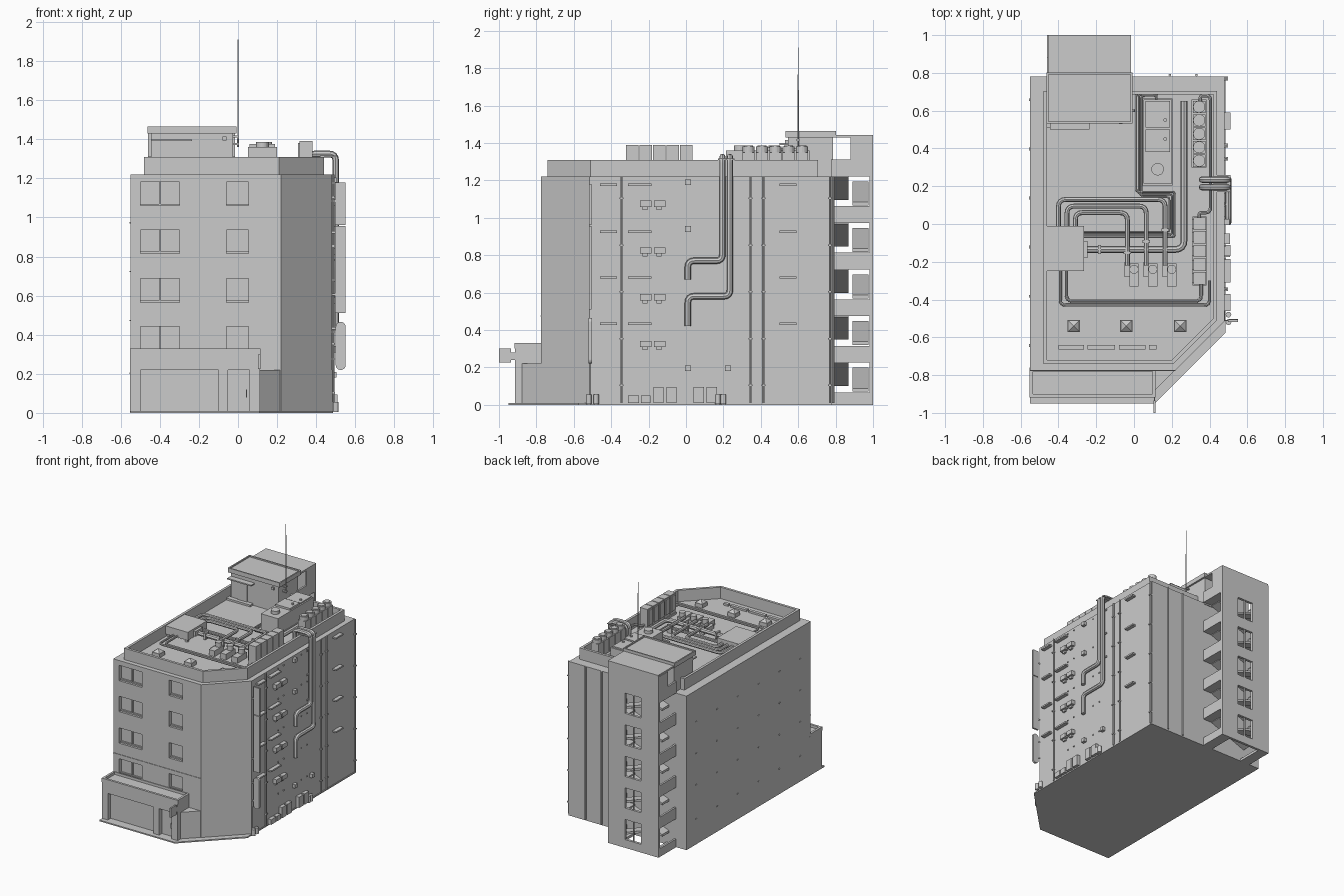
import bpy, bmesh, math
from mathutils import Vector


def finish(name, bm):
    bmesh.ops.recalc_face_normals(bm, faces=bm.faces)
    me = bpy.data.meshes.new(name)
    bm.to_mesh(me)
    bm.free()
    ob = bpy.data.objects.new(name, me)
    bpy.context.collection.objects.link(ob)
    return ob


def prism(name, pts, z0, z1, hole=None):
    bm = bmesh.new()
    ring = lambda p, z: [bm.verts.new((x, y, z)) for x, y in p]
    a, b, n = ring(pts, z0), ring(pts, z1), len(pts)
    if hole:
        c, d = ring(hole, z0), ring(hole, z1)
        loops = [(a, b), (b, d), (d, c), (c, a)]
    else:
        bm.faces.new(a)
        bm.faces.new(b)
        loops = [(a, b)]
    for p, q in loops:
        for i in range(n):
            j = (i + 1) % n
            bm.faces.new((p[i], p[j], q[j], q[i]))
    return finish(name, bm)


def boxes(name, specs):
    """One object from many (x0, x1, y0, y1, z0, z1) boxes."""
    bm = bmesh.new()
    for x0, x1, y0, y1, z0, z1 in specs:
        vs = bmesh.ops.create_cube(bm, size=1)['verts']
        for v in vs:
            v.co = ((x0 + x1) / 2 + v.co.x * (x1 - x0), (y0 + y1) / 2 + v.co.y * (y1 - y0),
                    (z0 + z1) / 2 + v.co.z * (z1 - z0))
    return finish(name, bm)


def cylinders(name, specs, r, h, segs=20, r2=None):
    """Upright cylinders or cones standing at (x, y, z)."""
    bm = bmesh.new()
    for x, y, z in specs:
        vs = bmesh.ops.create_cone(bm, cap_ends=True, segments=segs, radius1=r,
                                   radius2=r if r2 is None else r2, depth=h)['verts']
        bmesh.ops.translate(bm, verts=vs, vec=(x, y, z + h / 2))
    return finish(name, bm)


def cut(ob, specs):
    cutter = boxes("cutter", specs)
    m = ob.modifiers.new("openings", 'BOOLEAN')
    m.operation, m.object, m.solver = 'DIFFERENCE', cutter, 'EXACT'
    bpy.context.view_layer.objects.active = ob
    bpy.ops.object.modifier_apply(modifier=m.name)
    bpy.data.objects.remove(cutter)


def pipe(name, pts, r, bend=0.03):
    """Round pipe along a path with rounded corners."""
    P = [Vector(p) for p in pts]
    out = [P[0]]
    for a, b, c in zip(P, P[1:], P[2:]):
        k = min(bend, (a - b).length * .45, (c - b).length * .45)
        s, e = b + (a - b).normalized() * k, b + (c - b).normalized() * k
        out += [s.lerp(b, t).lerp(b.lerp(e, t), t) for t in (0, .25, .5, .75, 1)]
    out.append(P[-1])
    cu = bpy.data.curves.new(name, 'CURVE')
    cu.dimensions, cu.bevel_depth, cu.bevel_resolution, cu.use_fill_caps = '3D', r, 2, True
    sp = cu.splines.new('POLY')
    sp.points.add(len(out) - 1)
    for q, v in zip(sp.points, out):
        q.co = (*v, 1)
    ob = bpy.data.objects.new(name, cu)
    bpy.context.collection.objects.link(ob)
    bpy.ops.object.select_all(action='DESELECT')
    ob.select_set(True)
    bpy.context.view_layer.objects.active = ob
    bpy.ops.object.convert(target='MESH')
    bpy.ops.object.shade_smooth_by_angle()


FLOORS = [.32, .565, .815, 1.06]

# Main building with recessed front windows
prism("base_slab", [(-.55, -.95), (.11, -.95), (.485, -.575), (.485, .78), (-.55, .78)], 0, .01)
body = prism("main_body", [(-.55, -.775), (.22, -.775), (.48, -.515), (.48, .78), (-.55, .78)], .005, 1.22)
cut(body, [(x0, x1, -.9, -.745, z, z + .122) for z in FLOORS for x0, x1 in ((-.5, -.3), (-.06, .055))])
boxes("window_bars", [b for z in FLOORS for b in (
    (-.405, -.395, -.755, -.74, z, z + .122), (-.5, -.3, -.758, -.74, z, z + .01),
    (-.06, .055, -.758, -.74, z, z + .01))])
boxes("front_joint_band", [(-.55, .22, -.779, -.77, .473, .478)])
prism("roof_parapet", [(-.48, -.74), (.21, -.74), (.44, -.51), (.44, .705), (-.48, .705)], 1.215, 1.31,
      [(-.46, -.72), (.2, -.72), (.42, -.5), (.42, .685), (-.46, .685)])

# Ground floor shop front
prism("corner_plinth", [(-.54, -.88), (.11, -.88), (.483, -.51), (.483, -.45), (-.54, -.45)], .004, .22)
annex = boxes("shop_front", [(-.552, .112, -.915, -.76, .003, .31)])
cut(annex, [(-.5, -.1, -1, -.87, .01, .22), (-.05, .06, -1, -.87, .01, .22)])
prism("shop_rim", [(-.552, -.918), (.115, -.918), (.115, -.77), (-.552, -.77)], .3, .33,
      [(-.535, -.9), (.098, -.9), (.098, -.78), (-.535, -.78)])
boxes("shop_shutter_frames", [(-.305, -.295, -.88, -.865, .01, .22), (-.5, -.1, -.88, -.865, .01, .025),
                              (0, .006, -.88, -.865, .01, .22), (.04, .046, -.9, -.865, .08, .12)])
boxes("hanging_sign", [(.102, .115, -1, -.935, .225, .3), (.105, .111, -.94, -.9, .24, .28)])

# Rear stair tower: back wall, floor bands, paired flights
tower = boxes("stair_back_wall", [(-.46, -.015, .98, 1.0, 0, 1.435)])
cut(tower, [(-.305, -.165, .9, 1.1, .065 + .25 * k, .225 + .25 * k) for k in range(5)])
bands = [(0, .065)] + [(.225 + .249 * k, .315 + .249 * k) for k in range(5)]
boxes("stair_balustrades", [(x, x + .015, .775, .985, a, b) for a, b in bands for x in (-.46, -.03)])
boxes("stair_landings", [(x, x + .08, .775, .985, a, a + .02) for a, _ in bands for x in (-.455, -.1)])
boxes("window_mullions", [(-.24, -.23, .985, .995, .065 + .25 * k, .225 + .25 * k) for k in range(5)])
for k in range(5):
    z = .1 + .249 * k
    for y0, y1, za, zb in ((.785, .87, z, z + .12), (.89, .975, z + .08, z - .03)):
        bm = bmesh.new()
        sides = [[bm.verts.new((x, y, h)) for x, h in ((-.4, za), (-.09, zb), (-.09, zb + .018), (-.4, za + .018))]
                 for y in (y0, y1)]
        for s in sides:
            bm.faces.new(s)
        for i in range(4):
            j = (i + 1) % 4
            bm.faces.new((sides[0][i], sides[0][j], sides[1][j], sides[1][i]))
        finish("stair_flight", bm)
boxes("stair_top_wall", [(-.445, -.025, .545, .785, 1.21, 1.44), (-.46, -.445, .88, .985, 1.31, 1.43),
                         (-.03, -.015, .88, .985, 1.31, 1.43)])
boxes("stair_roof", [(-.46, -.01, .535, .8, 1.432, 1.455), (-.455, -.015, .79, 1.0, 1.43, 1.443)])
prism("stair_roof_rim", [(-.462, .533), (-.008, .533), (-.008, .802), (-.462, .802)], 1.43, 1.465,
      [(-.452, .543), (-.018, .543), (-.018, .792), (-.452, .792)])
boxes("stair_canopy_and_door", [(-.445, -.235, .5, .55, 1.39, 1.4), (-.38, -.3, .538, .55, 1.22, 1.37),
                                (-.08, -.06, .53, .55, 1.395, 1.415), (-.46, -.25, .51, .55, 1.22, 1.235)])
cylinders("antenna", [(0, .6, 1.36)], .004, .55, 8, .002)
boxes("antenna_bracket", [(-.03, .006, .592, .608, z, z + .01) for z in (1.37, 1.41)])

# Right wall: awnings, vent hoods, hatches, downpipes, ground boxes
boxes("wall_awnings", [(.47, .51, a, b, z, z + .012) for z in (.427, .674, .919, 1.17)
                       for a, b in ((-.46, -.37), (-.31, -.185), (.5, .59))])
boxes("vent_hoods", [b for z in (.3, .55, .8, 1.05) for y in (-.245, -.17) for b in (
    (.47, .51, y, y + .06, z + .008, z + .042), (.47, .495, y + .012, y + .04, z - .008, z + .01))])
boxes("wall_hatches", [(.47, .505, y - .016, y + .016, z, z + .03) for y, z in
                       ((.01, 1.175), (.01, .925), (.01, .18), (.225, .18))])
boxes("ground_units", [(.47, .508, a, b, .01, h) for a, b, h in (
    (-.31, -.25, .05), (-.24, -.19, .05), (-.175, -.12, .095), (-.105, -.05, .095),
    (.04, .095, .095), (.11, .165, .095))])
for y in (-.345, .345, .415, .77):
    pipe("side_downpipe", [(.487, y, .01), (.487, y, 1.22)], .006)
boxes("pipe_clips", [(.478, .497, y - .01, y + .01, z, z + .008) for y in (-.345, .345, .415, .77)
                     for z in (.1, .35, .6, .85, 1.1)])
for x in (.19, .33):
    pipe("rear_downpipe", [(x, .788, .01), (x, .788, 1.22)], .007)
cylinders("bollards", [(.5, y, .005) for y in (-.52, -.48, .17, .2)], .015, .05, 12)
boxes("wall_studs", [(.475, .487, y, y + .008, z, z + .008) for y in (-.19, -.12, .1, .17)
                     for z in (.2, .45, .7, .95, 1.19)]
      + [(-.555, -.545, y * .26 - .65, y * .26 - .635, z, z + .006) for y in range(6) for z in (.2, .47, .72, .97)])

# Exhaust ducts climbing over the parapet
for y, zb, ze in ((.195, .77, .67), (.235, .58, .42)):
    pipe("wall_duct", [(.36, y, 1.25), (.36, y, 1.325), (.5, y, 1.325), (.5, y, zb), (.5, .01, zb), (.5, .01, ze)],
         .017, .035)
boxes("duct_straps", [(.42, .51, .17, .26, 1.31, 1.316)]
      + [(.475, .487, .17, .26, z, z + .012) for z in (.8, 1.0, 1.2)])

# Projecting blade signs at the corner
boxes("blade_sign", [(.497, .55, -.518, -.505, .51, .957), (.497, .55, -.518, -.505, .962, 1.18),
                     (.475, .5, -.514, -.509, .6, .61), (.475, .5, -.514, -.509, 1.08, 1.09)])
sign = boxes("rounded_sign", [(.5, .55, -.52, -.503, .22, .465)])
bm = bmesh.new()
bm.from_mesh(sign.data)
edges = [e for e in bm.edges if abs(e.verts[0].co.y - e.verts[1].co.y) > .01]
bmesh.ops.bevel(bm, geom=edges, offset=.023, segments=5, profile=.5, affect='EDGES')
bm.to_mesh(sign.data)
bm.free()
boxes("sign_brackets", [(.475, .51, -.514, -.509, z, z + .01) for z in (.27, .41)])

# Roof plant: chiller box, condenser row, fan row, generator
boxes("chiller_box", [(-.465, -.265, -.25, -.01, 1.24, 1.305), (-.27, -.245, -.18, -.09, 1.25, 1.29)])
boxes("chiller_feet", [(x, x + .02, y, y + .02, 1.215, 1.25) for x in (-.455, -.295) for y in (-.24, -.04)])
for i in range(5):
    y = -.32 + i * .072
    boxes("condenser_unit", [(.315, .38, y, y + .066, 1.23, 1.39), (.307, .32, y + .008, y + .058, 1.26, 1.38)])
boxes("condenser_base", [(.31, .385, -.325, .04, 1.215, 1.235)])
fans = [(.345, .335 + .0713 * i, 1.345) for i in range(5)]
boxes("fan_boxes", [(.312, .378, y - .032, y + .032, 1.24, 1.35) for _, y, _ in fans]
      + [(.305, .385, .3, .66, 1.215, 1.245)])
cylinders("fan_cowls", fans, .032, .035)
cylinders("fan_hubs", fans, .024, .04)
boxes("generator", [(.05, .2, .215, .66, 1.23, 1.36), (.06, .19, .38, .5, 1.36, 1.375),
                    (.06, .19, .51, .65, 1.36, 1.37), (.045, .205, .205, .665, 1.215, 1.235)])
cylinders("generator_fan", [(.125, .29, 1.355)], .033, .03)
cylinders("generator_caps", [(.165, .55, 1.365), (.165, .45, 1.37)], .01, .015, 10)

# Three blowers with nested pipes looping to the chiller
for i, x in enumerate((0, .1, .2)):
    boxes("blower_motor", [(x - .025, x + .025, -.33, -.21, 1.22, 1.265), (x - .05, x - .025, -.28, -.2, 1.22, 1.25)])
    cylinders("blower_drum", [(x, -.24, 1.26)], .024, .04, 16)
    px, py, ex = x - .035, .06 + .035 * i, -.31 - .045 * i
    pipe("blower_pipe", [(px, -.22, 1.27), (px, py, 1.27), (ex, py, 1.27), (ex, -.02, 1.27)], .013, .04)
    boxes("pipe_saddle", [(px - .02, px + .02, -.16 + .06 * i, -.145 + .06 * i, 1.215, 1.285)])

# Other roof pipe runs
for i in range(3):
    o = .014 * i
    pipe("generator_pipe", [(.12, .65, 1.25), (.12, .69 - o * .4, 1.25), (.012 + o, .69 - o * .4, 1.25),
                            (.012 + o, .17 - o, 1.25), (.215 - o, .17 - o, 1.25), (.215 - o, -.07 + o, 1.25),
                            (-.27, -.07 + o, 1.25)], .005, .015)
for i in range(2):
    o = .022 * i
    pipe("front_pipe", [(-.39 + o * 1.5, -.24, 1.25), (-.39 + o * 1.5, -.43 + o, 1.25),
                        (.4 - o * 2, -.43 + o, 1.25), (.4 - o * 2, -.3, 1.25)], .008, .03)
pipe("main_pipe", [(-.26, -.135, 1.26), (.265, -.135, 1.26), (.265, .65, 1.26)], .018, .05)
pipe("condenser_pipe", [(.345, .03, 1.26), (.345, .06, 1.26), (.405, .06, 1.26), (.405, .68, 1.26),
                        (.35, .68, 1.26), (.35, .64, 1.26)], .009, .03)
boxes("pipe_flange", [(-.19, -.175, -.16, -.11, 1.235, 1.285)])

# Roof vents and front slots
for x in (-.32, -.04, .245):
    boxes("skylight_curb", [(x - .033, x + .033, -.573, -.507, 1.215, 1.25)])
    bm = bmesh.new()
    tip = bm.verts.new((x, -.54, 1.275))
    q = [bm.verts.new((x + a, -.54 + b, 1.25)) for a, b in ((-.03, -.03), (.03, -.03), (.03, .03), (-.03, .03))]
    for i in range(4):
        bm.faces.new((q[i], q[(i + 1) % 4], tip))
    bm.faces.new(q)
    finish("skylight_cap", bm)
boxes("roof_slabs", [(a, b, -.665, -.64, 1.215, 1.235) for a, b in
                     ((-.4, -.265), (-.245, -.1), (-.08, .06), (.08, .12))])
